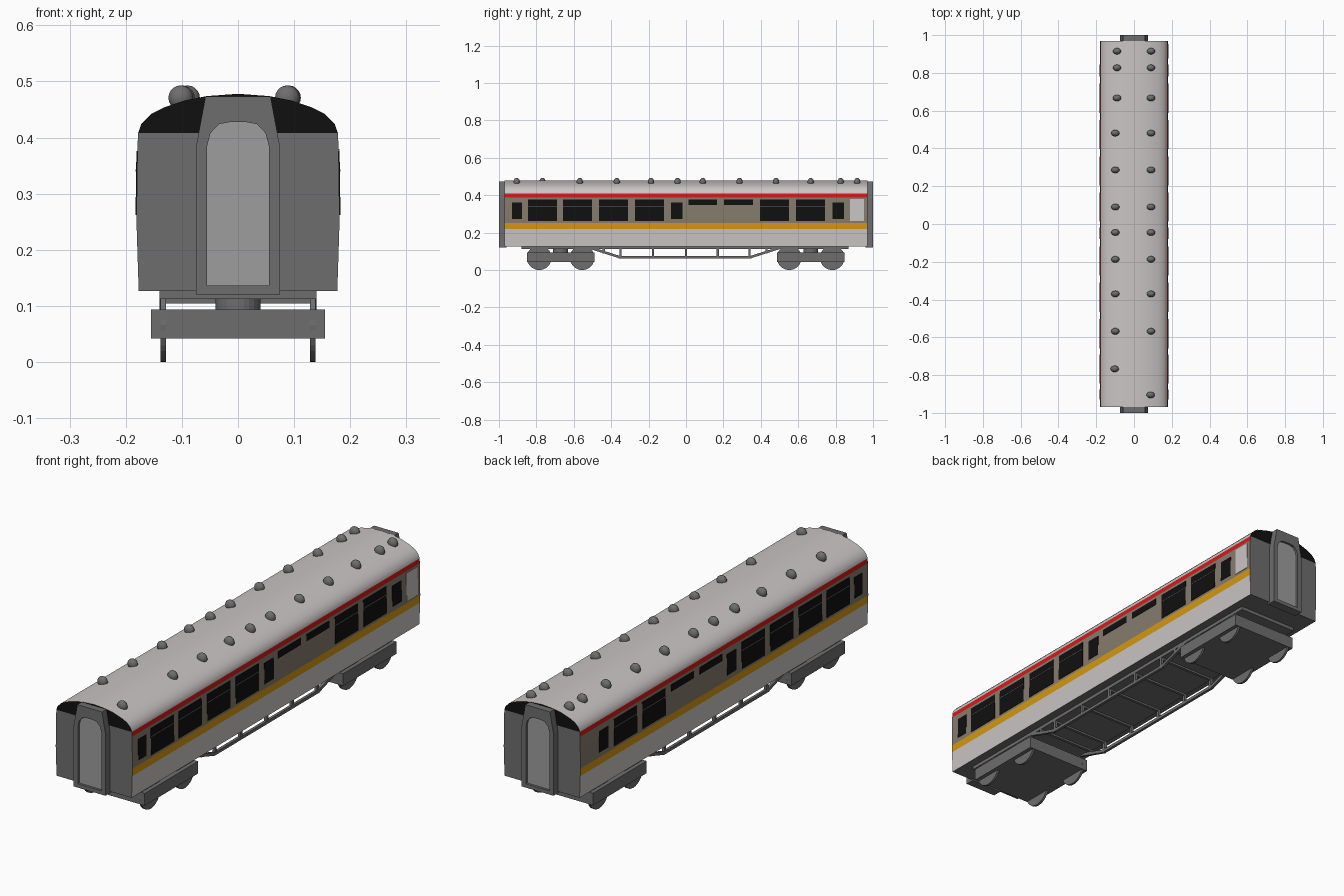
import bpy, bmesh, math
from mathutils import Vector

if "Cube" in bpy.data.objects:
    bpy.data.objects.remove(bpy.data.objects["Cube"])

# flat colours
def mat(name, r, g, b):
    m = bpy.data.materials.new(name)
    m.diffuse_color = (r, g, b, 1)
    m.use_nodes = True
    m.node_tree.nodes["Principled BSDF"].inputs["Base Color"].default_value = m.diffuse_color
    return m

LIGHT = mat("pale_grey", 0.60, 0.56, 0.56)
TAN = mat("tan_brown", 0.24, 0.20, 0.155)
RED = mat("red", 0.66, 0.01, 0.01)
GOLD = mat("golden_yellow", 0.65, 0.32, 0.006)
BLACK = mat("black", 0.005, 0.005, 0.005)
GREY = mat("dark_grey", 0.155, 0.155, 0.155)
DOOR = mat("mid_grey", 0.34, 0.34, 0.34)


def finish(name, bm, mats):
    bmesh.ops.recalc_face_normals(bm, faces=bm.faces[:])
    me = bpy.data.meshes.new(name)
    bm.to_mesh(me)
    bm.free()
    for m in mats:
        me.materials.append(m)
    ob = bpy.data.objects.new(name, me)
    bpy.context.collection.objects.link(ob)
    return ob


def hull_box(bm, corners):
    # corners: 4 points of one face followed by 4 matching points of the opposite face
    v = [bm.verts.new(c) for c in corners]
    for f in ((0, 1, 2, 3), (7, 6, 5, 4), (0, 4, 5, 1), (1, 5, 6, 2), (2, 6, 7, 3), (3, 7, 4, 0)):
        bm.faces.new([v[i] for i in f])


def add_box(bm, x0, x1, y0, y1, z0, z1):
    hull_box(bm, [(x0, y0, z0), (x1, y0, z0), (x1, y1, z0), (x0, y1, z0),
                  (x0, y0, z1), (x1, y0, z1), (x1, y1, z1), (x0, y1, z1)])


def box(name, m, *dims):
    bm = bmesh.new()
    add_box(bm, *dims)
    return finish(name, bm, [m])


def prism(name, m, outline, y0, y1):
    # closed x/z outline extruded along y
    bm = bmesh.new()
    f = bm.faces.new([bm.verts.new((x, y0, z)) for x, z in outline])
    r = bmesh.ops.extrude_face_region(bm, geom=[f])
    bmesh.ops.translate(bm, vec=(0, y1 - y0, 0),
                        verts=[g for g in r["geom"] if isinstance(g, bmesh.types.BMVert)])
    return finish(name, bm, [m])


# body shell: half section, with points on the stripe borders
SIDE = [(0.177, 0.127), (0.180, 0.220), (0.181, 0.252), (0.180, 0.330), (0.179, 0.388), (0.178, 0.408)]
ROOF = [(0.172, 0.425), (0.155, 0.442), (0.131, 0.454), (0.095, 0.466), (0.055, 0.474)]
half = SIDE + ROOF
loop = half + [(0, 0.478)] + [(-x, z) for x, z in reversed(half)]
L = 0.97
bm = bmesh.new()
a = [bm.verts.new((x, -L, z)) for x, z in loop]
b = [bm.verts.new((x, L, z)) for x, z in loop]
n = len(loop)
for i in range(n):
    j = (i + 1) % n
    f = bm.faces.new((a[i], a[j], b[j], b[i]))
    z = (loop[i][1] + loop[j][1]) / 2
    if i == n - 1:
        f.material_index = 5                      # floor
    elif z < 0.22 or z > 0.408:
        f.material_index = 0
    elif z < 0.252:
        f.material_index = 3
    else:
        f.material_index = 1 if z < 0.388 else 2
s = len(SIDE)
for ring in (a, b):
    bm.faces.new(ring[:s] + ring[n - s:]).material_index = 5   # end wall
    bm.faces.new(ring[s - 1:n - s + 1]).material_index = 4     # roof end
body = finish("carriage_body", bm, [LIGHT, TAN, RED, GOLD, BLACK, GREY])
bpy.context.view_layer.objects.active = body
body.select_set(True)
bpy.ops.object.shade_smooth_by_angle(angle=math.radians(35))
body.select_set(False)


def wall_x(z):
    for (x0, z0), (x1, z1) in zip(SIDE, SIDE[1:]):
        if z0 <= z <= z1:
            return x0 + (x1 - x0) * (z - z0) / (z1 - z0)


def wall_plate(bm, side, y0, y1, z0, z1, out):
    xs = [wall_x(z0), wall_x(z1)]
    pts = []
    for d in (-0.004, out):
        pts += [(side * (xs[0] + d), y0, z0), (side * (xs[0] + d), y1, z0),
                (side * (xs[1] + d), y1, z1), (side * (xs[1] + d), y0, z1)]
    hull_box(bm, pts)


# windows: big, small and shallow ones, the same on both sides
BIG = [-0.845, -0.658, -0.465, -0.273, 0.396, 0.588]
SHALLOW = [0.013, 0.204]
SMALL = [(-0.930, -0.877), (-0.080, -0.018), (0.782, 0.844)]
for side, tag in ((1, "right"), (-1, "left")):
    glass, bars = bmesh.new(), bmesh.new()
    for y in BIG:
        wall_plate(glass, side, y, y + 0.155, 0.262, 0.376, 0.0018)
        wall_plate(bars, side, y, y + 0.155, 0.340, 0.343, 0.003)
    for y in SHALLOW:
        wall_plate(glass, side, y, y + 0.153, 0.347, 0.376, 0.0018)
    for y0, y1 in SMALL:
        wall_plate(glass, side, y0, y1, 0.273, 0.362, 0.0018)
    finish("windows_" + tag, glass, [BLACK])
    finish("window_bars_" + tag, bars, [GREY])
bm = bmesh.new()
wall_plate(bm, 1, 0.877, 0.952, 0.262, 0.380, 0.0018)
finish("side_door_panel", bm, [LIGHT])

# gangway frames and doors at both ends
frame = [(0.075, 0.120), (0.075, 0.382), (0.058, 0.473)]
arch = [(0.055, 0.136), (0.055, 0.385), (0.049, 0.408), (0.034, 0.424), (0.012, 0.428)]
for e, tag in ((-1, "front"), (1, "back")):
    outer = frame + [(-x, z) for x, z in reversed(frame)]
    inner = arch + [(-x, z) for x, z in reversed(arch)]
    gang = prism("gangway_" + tag, GREY, outer, e * 0.96, e)
    cut = prism("gangway_cutter_" + tag, GREY, inner, e * 0.988, e * 1.02)
    cut.hide_render = True
    cut.hide_viewport = True
    mod = gang.modifiers.new("opening", "BOOLEAN")
    mod.operation = "DIFFERENCE"
    mod.solver = "EXACT"
    mod.object = cut
    prism("gangway_door_" + tag, DOOR, inner, e * 0.984, e * 0.990)

# roof ventilators
ROWS = [0.915, 0.827, 0.667, 0.481, 0.286, 0.09, -0.045, -0.187, -0.37, -0.568]
vents = [(-0.09 if y > 0.6 else -0.099, y) for y in ROWS] + [(0.09, y) for y in ROWS]
vents += [(-0.102, -0.767), (0.088, -0.905)]
bm = bmesh.new()
for x, y in vents:
    r = bmesh.ops.create_uvsphere(bm, u_segments=16, v_segments=10, radius=1)
    bmesh.ops.scale(bm, vec=(0.022, 0.017, 0.022), verts=r["verts"])
    bmesh.ops.translate(bm, vec=(x, y, 0.471), verts=r["verts"])
for f in bm.faces:
    f.smooth = True
finish("roof_vents", bm, [GREY])

# underframe
box("underframe", GREY, -0.14, 0.14, -0.88, 0.87, 0.112, 0.130)


def beam(bm, p, q, w):
    # bar in a plane of constant x, between (y, z) points
    d = (Vector(q) - Vector(p)).normalized() * w / 2
    o = Vector((-d.y, d.x))
    corners = [Vector(p) - d + o, Vector(q) + d + o, Vector(q) + d - o, Vector(p) - d - o]
    return [(c.x, c.y) for c in corners]


# truss rods on both sides, with posts and cross members
path = [(-0.51, 0.118), (-0.355, 0.069), (0.345, 0.069), (0.50, 0.118)]
posts = [(-0.44, 0.095), (-0.35, 0.069), (-0.177, 0.069), (0, 0.069),
         (0.17, 0.069), (0.34, 0.069), (0.43, 0.095)]
bm = bmesh.new()
for side in (1, -1):
    bars = [beam(bm, p, q, 0.013) for p, q in zip(path, path[1:])]
    bars += [beam(bm, p, (p[0], 0.115), 0.012) for p in posts]
    for c in bars:
        hull_box(bm, [(side * 0.128, y, z) for y, z in c] + [(side * 0.14, y, z) for y, z in c])
for y, z in posts:
    add_box(bm, -0.13, 0.13, y - 0.006, y + 0.006, 0.104, 0.114)
finish("truss_rods", bm, [GREY])

# bogies with four wheels each
for c, tag in ((-0.67, "front"), (0.667, "back")):
    box("bogie_" + tag, GREY, -0.155, 0.155, c - 0.18, c + 0.18, 0.042, 0.094)
    bm = bmesh.new()
    r = bmesh.ops.create_cone(bm, cap_ends=True, segments=24, radius1=0.04, radius2=0.04, depth=0.03)
    bmesh.ops.translate(bm, vec=(0, c, 0.103), verts=r["verts"])
    finish("bogie_pivot_" + tag, bm, [GREY])
    bm = bmesh.new()
    for x in (-0.133, 0.133):
        for dy in (-0.115, 0.115):
            r = bmesh.ops.create_cone(bm, cap_ends=True, segments=32, radius1=0.066,
                                      radius2=0.066, depth=0.01)
            for v in r["verts"]:
                v.co = Vector((v.co.z + x, v.co.y + c + dy, v.co.x + 0.066))
    finish("wheels_" + tag, bm, [GREY])
